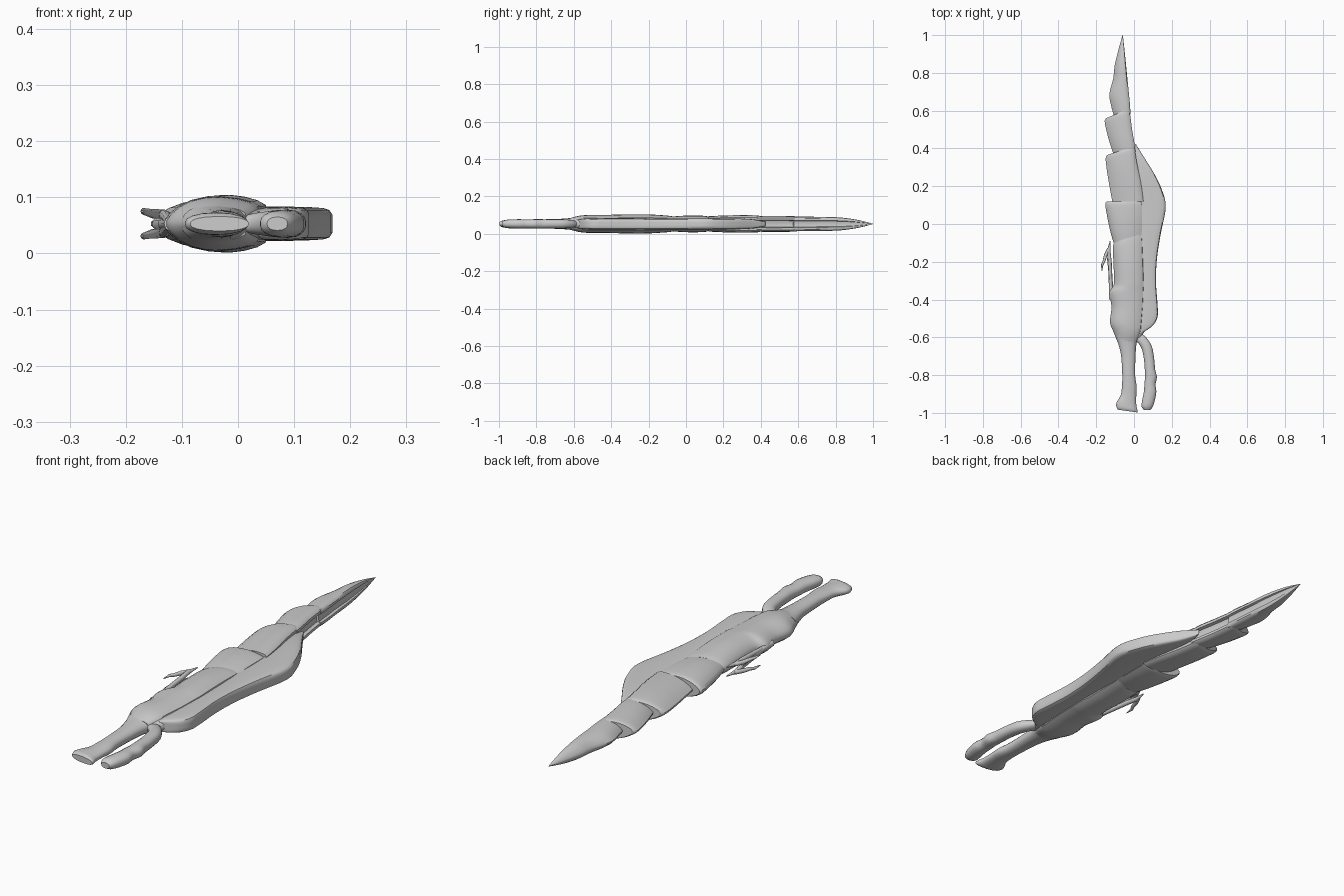
import bpy, bmesh
from mathutils import Vector

ZC = 0.053  # middle plane; every part is mirrored about it

# Half cross-sections: (fraction from left edge to right edge, fraction of half thickness)
BLADE = [(0, .08), (.1, .36), (.25, .64), (.42, .85), (.6, .97), (.8, 1), (.94, .93),
         (1, .75), (1, .48), (.9, .4), (.88, .15)]
BODY = [(0, .12), (.05, .38), (.14, .64), (.26, .85), (.42, .98), (.58, 1), (.74, .94),
        (.88, .82), (.97, .66), (1, .4), (1, .12)]
SHELL = [(0, .9), (.25, 1), (.5, 1), (.72, .98), (.88, .93), (.96, .82), (1, .55), (1, .2)]
ROUND = [(0, .15), (.03, .45), (.12, .72), (.28, .93), (.5, 1), (.72, .93), (.88, .72),
         (.97, .45), (1, .15)]


def catmull(a, b, c, d, t):
    return [0.5 * (2*q + (r-p)*t + (2*p-5*q+4*r-s)*t*t + (3*q-p-3*r+s)*t**3)
            for p, q, r, s in zip(a, b, c, d)]


def finish(ob, angle):
    bpy.ops.object.select_all(action='DESELECT')
    ob.select_set(True)
    bpy.context.view_layer.objects.active = ob
    bpy.ops.object.shade_smooth_by_angle(angle=angle)


def loft(name, stations, half, steps=5):
    """Stations: left x, left y, right x, right y, half thickness."""
    n = len(stations)
    rows = []
    for i in range(n - 1):
        pts = [stations[max(0, min(n - 1, i + k))] for k in (-1, 0, 1, 2)]
        rows += [catmull(*pts, s / steps) for s in range(steps)]
    rows.append(stations[-1])
    section = half + [(u, -w) for u, w in reversed(half)]
    bm = bmesh.new()
    rings = []
    for xl, yl, xr, yr, h in rows:
        rings.append([bm.verts.new((xl + (xr-xl)*u, yl + (yr-yl)*u, ZC + h*w))
                      for u, w in section])
    m = len(section)
    for a, b in zip(rings, rings[1:]):
        for j in range(m):
            bm.faces.new((a[j], a[(j+1) % m], b[(j+1) % m], b[j]))
    bm.faces.new(rings[0])
    bm.faces.new(rings[-1])
    bmesh.ops.recalc_face_normals(bm, faces=bm.faces)
    me = bpy.data.meshes.new(name)
    bm.to_mesh(me)
    bm.free()
    ob = bpy.data.objects.new(name, me)
    bpy.context.collection.objects.link(ob)
    finish(ob, 0.7)
    return ob


def spike(name, pts):
    """Tapered tube through (x, y, z offset, radius)."""
    cu = bpy.data.curves.new(name, 'CURVE')
    cu.dimensions = '3D'
    cu.bevel_depth = 1
    cu.bevel_resolution = 3
    cu.use_fill_caps = True
    sp = cu.splines.new('POLY')
    sp.points.add(len(pts) - 1)
    for p, (x, y, z, r) in zip(sp.points, pts):
        p.co = (x, y, ZC + z, 1)
        p.radius = r
    ob = bpy.data.objects.new(name, cu)
    bpy.context.collection.objects.link(ob)
    bpy.ops.object.select_all(action='DESELECT')
    ob.select_set(True)
    bpy.context.view_layer.objects.active = ob
    bpy.ops.object.convert(target='MESH')
    finish(bpy.context.object, 0.9)


# Overlapping blade plates, tip to root
loft("blade_tip", [(-.061, 1, -.059, 1, .001), (-.083, .92, -.05, .92, .021),
                   (-.102, .84, -.042, .84, .033), (-.11, .77, -.035, .77, .037),
                   (-.13, .69, -.028, .7, .038), (-.122, .63, -.022, .64, .039),
                   (-.1, .55, -.018, .58, .038)], BLADE)
loft("blade_plate_1", [(-.148, .56, -.028, .61, .036), (-.155, .54, -.022, .59, .041),
                       (-.14, .47, -.01, .5, .043), (-.122, .41, .002, .43, .043),
                       (-.108, .37, .008, .38, .040)], BLADE)
loft("blade_plate_2", [(-.142, .365, -.005, .41, .039), (-.15, .345, .004, .39, .045),
                       (-.143, .28, .018, .31, .047), (-.128, .19, .038, .21, .045),
                       (-.115, .12, .05, .12, .041)], BLADE)
loft("blade_plate_3", [(-.146, .118, .045, .12, .038), (-.152, .1, .047, .1, .043),
                       (-.14, .03, .048, .04, .045), (-.125, -.04, .047, -.02, .043),
                       (-.108, -.1, .046, -.06, .039)], BODY)

# Main body, with a notch along its left edge
loft("main_body", [(-.105, -.095, .043, -.052, .04), (-.112, -.13, .046, -.09, .045),
                   (-.108, -.22, .05, -.2, .051), (-.107, -.32, .054, -.31, .051),
                   (-.131, -.36, .053, -.36, .05), (-.119, -.44, .049, -.44, .048),
                   (-.127, -.52, .042, -.52, .048), (-.107, -.575, .036, -.57, .043),
                   (-.085, -.63, .015, -.62, .03)], BODY)

# Front grip with flared butt
loft("front_grip", [(-.1, -.59, .03, -.58, .036), (-.083, -.635, .014, -.63, .03),
                    (-.068, -.7, .008, -.7, .026), (-.062, -.8, .006, -.8, .024),
                    (-.064, -.86, .014, -.86, .022), (-.07, -.905, .012, -.91, .02),
                    (-.092, -.945, .012, -.955, .02), (-.093, -.968, .018, -.985, .019),
                    (-.085, -.983, .019, -.998, .013)], ROUND)

# Broad back shell along the right side
loft("back_shell", [(.005, .425, .012, .42, .012), (.005, .36, .052, .355, .024),
                    (.02, .28, .105, .27, .029), (.03, .19, .146, .185, .03),
                    (.035, .09, .168, .09, .03), (.035, -.06, .14, -.06, .03),
                    (.035, -.18, .122, -.18, .03), (.035, -.3, .116, -.3, .031),
                    (.035, -.42, .124, -.42, .031), (.032, -.48, .125, -.49, .03),
                    (.03, -.54, .098, -.54, .028), (.025, -.585, .045, -.575, .022)], SHELL)

# Curved back grip with finger bumps
loft("back_grip", [(.0, -.62, .04, -.58, .016), (.022, -.63, .068, -.605, .021),
                   (.042, -.665, .095, -.65, .024), (.053, -.72, .107, -.715, .024),
                   (.057, -.77, .112, -.77, .025), (.058, -.81, .121, -.81, .025),
                   (.055, -.85, .114, -.85, .024), (.052, -.89, .118, -.89, .025),
                   (.043, -.935, .11, -.935, .024), (.04, -.965, .1, -.965, .021),
                   (.052, -.984, .088, -.984, .012)], ROUND)

# Collar joining the two grips
loft("grip_collar", [(-.03, -.54, .07, -.53, .03), (-.02, -.58, .055, -.57, .026),
                     (-.01, -.61, .035, -.6, .02)], ROUND)

# Left prong beside the notch, with a barb pair mirrored about the middle plane
spike("prong", [(-.118, -.4, 0, .014), (-.122, -.33, 0, .011), (-.126, -.25, 0, .01),
                (-.132, -.18, 0, .011)])
for side, tag in ((1, "upper"), (-1, "lower")):
    spike("prong_tip_" + tag, [(-.122, -.33, .004*side, .009), (-.128, -.2, .013*side, .01),
                               (-.134, -.14, .017*side, .009), (-.126, -.09, .019*side, .002)])
    spike("barb_" + tag, [(-.134, -.13, .017*side, .008), (-.15, -.165, .018*side, .009),
                          (-.16, -.2, .02*side, .007), (-.168, -.215, .022*side, .006),
                          (-.171, -.25, .022*side, .002)])
